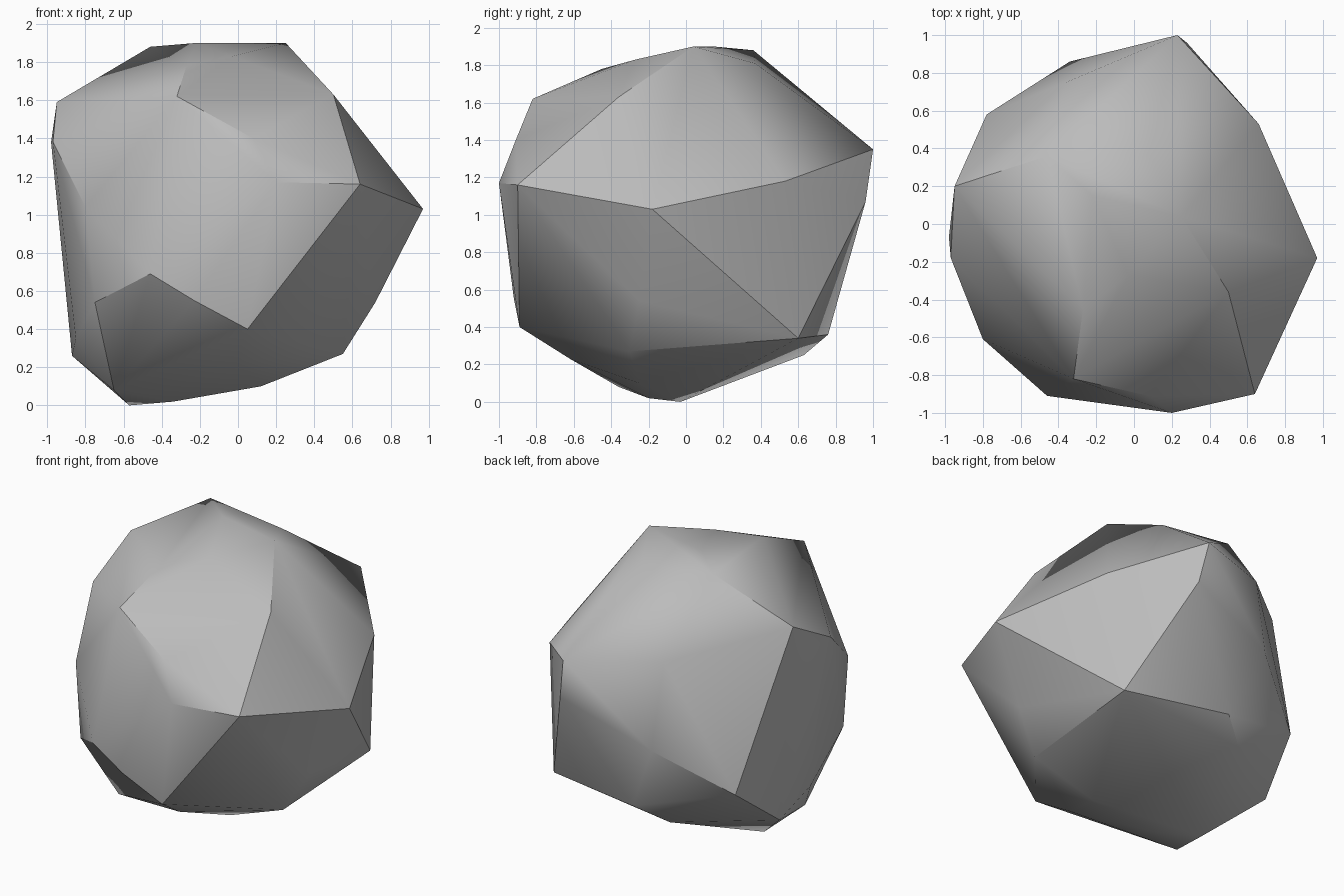
import bpy
import bmesh
import math

GREY = (0.5, 0.5, 0.5, 1.0)

# Corner points of the boulder, grouped by side
CORNERS = {
    "crown": [(.25, .04, 1.9), (-.22, .15, 1.9), (-.46, .36, 1.88), (.08, .37, 1.81),
              (-.03, -.27, 1.83), (-.27, -.45, 1.78), (.5, -.36, 1.63)],
    "front": [(-.32, -.82, 1.62), (.08, -.91, 1.4), (.2, -1, 1.17), (.64, -.9, 1.16),
              (.05, -.89, .4), (-.23, -.92, .55), (-.46, -.91, .69)],
    "plus_x_side": [(.97, -.18, 1.03), (.66, .53, 1.18), (.72, -.25, .54),
                    (.55, -.3, .27), (.58, .6, .34)],
    "back": [(.23, 1, 1.35), (.28, .96, 1.07), (-.36, .75, 1.4), (-.34, .86, .83),
             (-.78, .58, .54), (-.13, .76, .36), (-.32, .63, .25)],
    "minus_x_side": [(-.95, .2, 1.59), (-.97, -.18, 1.38), (-.98, -.07, 1.38),
                     (-.8, -.61, 1.04), (-.75, -.63, .54), (-.85, -.13, .35),
                     (-.87, .23, .26)],
    "underside": [(-.57, -.03, 0), (-.65, -.36, .08), (-.01, -.62, .23),
                  (.12, -.25, .1), (-.34, -.2, .02)],
}


def flat_material(name, colour):
    material = bpy.data.materials.new(name)
    material.use_nodes = True
    material.diffuse_color = colour
    shader = next(n for n in material.node_tree.nodes if n.type == "BSDF_PRINCIPLED")
    shader.inputs["Base Color"].default_value = colour
    shader.inputs["Roughness"].default_value = 0.9
    return material


def hull_object(name, groups, material):
    """Wrap a convex skin around the corner points."""
    bm = bmesh.new()
    for points in groups.values():
        for point in points:
            bm.verts.new(point)
    bmesh.ops.convex_hull(bm, input=list(bm.verts))
    loose = [v for v in bm.verts if not v.link_faces]
    bmesh.ops.delete(bm, geom=loose, context="VERTS")
    bmesh.ops.recalc_face_normals(bm, faces=list(bm.faces))
    mesh = bpy.data.meshes.new(name)
    bm.to_mesh(mesh)
    bm.free()
    mesh.materials.append(material)
    obj = bpy.data.objects.new(name, mesh)
    bpy.context.scene.collection.objects.link(obj)
    return obj


default_cube = bpy.data.objects.get("Cube")
if default_cube:
    bpy.data.objects.remove(default_cube, do_unlink=True)

# Boulder: soft facets with crisp edges where the stone breaks sharply
boulder = hull_object("boulder", CORNERS, flat_material("stone_grey", GREY))
bpy.ops.object.select_all(action="DESELECT")
boulder.select_set(True)
bpy.context.view_layer.objects.active = boulder
bpy.ops.object.shade_smooth_by_angle(angle=math.radians(30))
